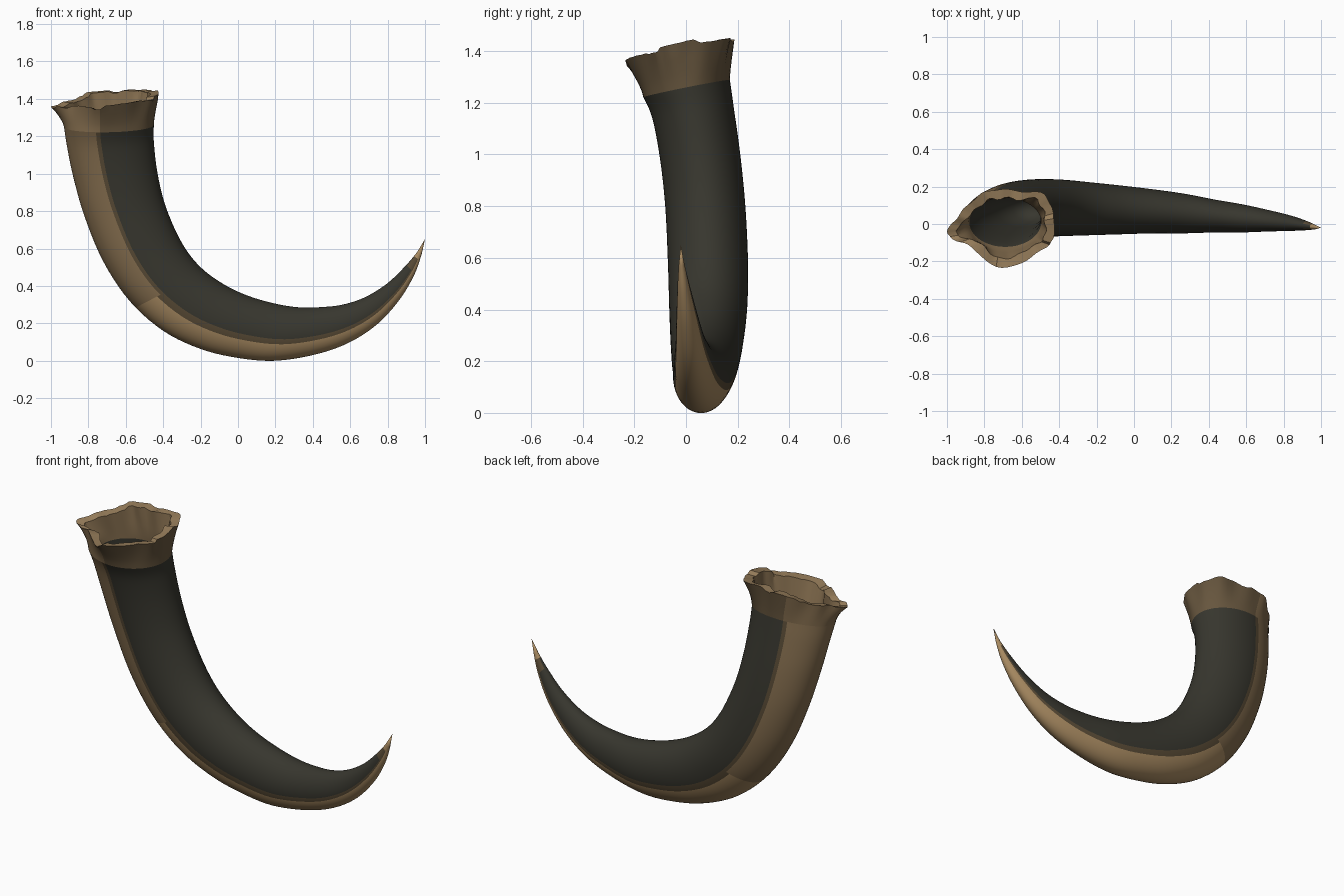
import bpy, math, random
from mathutils import Vector

if "Cube" in bpy.data.objects:
    bpy.data.objects.remove(bpy.data.objects["Cube"])

random.seed(4)
N = 64          # vertices around each ring
SUB = 5         # rings between stations


def srgb(r, g, b):
    return tuple((c / 255 / 12.92) if c < 10 else ((c / 255 + 0.055) / 1.055) ** 2.4 for c in (r, g, b)) + (1,)


COLOURS = {
    "charcoal": srgb(55, 54, 46),
    "light_tan": srgb(168, 138, 97),
    "brown": srgb(132, 109, 78),
    "dark_brown": srgb(88, 74, 53),
    "collar_brown": srgb(103, 86, 62),
    "lip_tan": srgb(148, 123, 89),
}
NAMES = list(COLOURS)
MATS = []
for n, c in COLOURS.items():
    m = bpy.data.materials.new(n)
    m.diffuse_color = c
    m.use_nodes = True
    m.node_tree.nodes["Principled BSDF"].inputs["Base Color"].default_value = m.diffuse_color
    MATS.append(m)

# Stations along the horn: outer x, z / inner x, z / front y, back y
STATIONS = [
    (-.93, 1.25, -.45, 1.26, -.165, .17),
    (-.915, 1.15, -.45, 1.17, -.13, .185),
    (-.88, .98, -.43, 1.0, -.10, .21),
    (-.82, .77, -.385, .82, -.08, .23),
    (-.72, .53, -.30, .63, -.07, .24),
    (-.58, .32, -.20, .50, -.065, .237),
    (-.40, .16, -.07, .405, -.06, .222),
    (-.20, .063, .06, .345, -.055, .205),
    (0, .015, .20, .305, -.05, .185),
    (.20, 0, .33, .285, -.05, .162),
    (.42, .035, .45, .287, -.045, .13),
    (.60, .10, .56, .30, -.045, .105),
    (.75, .20, .68, .34, -.04, .075),
    (.87, .335, .80, .415, -.037, .045),
    (.945, .465, .90, .512, -.033, .015),
    (.982, .57, .957, .58, -.028, -.006),
]
TIP = Vector((1, -.02, .65))

# Outline of the flared rim seen from above, starting at the outer side
RIM = [(-1, -.04), (-.95, .03), (-.89, .10), (-.81, .165), (-.72, .185), (-.60, .175),
       (-.48, .16), (-.44, .08), (-.425, -.02), (-.435, -.09), (-.48, -.13), (-.57, -.19),
       (-.68, -.235), (-.79, -.20), (-.87, -.12), (-.95, -.09)]


def spline(p0, p1, p2, p3, t):
    return [.5 * (2 * b + (c - a) * t + (2 * a - 5 * b + 4 * c - d) * t * t + (3 * b - a - 3 * c + d) * t ** 3)
            for a, b, c, d in zip(p0, p1, p2, p3)]


def station(u):
    last = len(STATIONS) - 1
    i = min(int(u), last - 1)
    pick = lambda k: STATIONS[max(0, min(last, k))]
    return spline(pick(i - 1), pick(i), pick(i + 1), pick(i + 2), u - i)


def section(u, scale=1.0):
    """Oval ring at station u; angle 0 is the outer side of the bend."""
    ox, oz, ix, iz, y0, y1 = station(u)
    mid = Vector(((ox + ix) / 2, (y0 + y1) / 2, (oz + iz) / 2))
    a = Vector((ox - ix, 0, oz - iz)) / 2 * scale
    b = (y1 - y0) / 2 * scale
    shear = .2 * max(0, 1 - u / 3)
    ring = []
    for k in range(N):
        t = 2 * math.pi * k / N
        y = b * math.sin(t)
        ring.append(mid + a * math.cos(t) + Vector((0, y, shear * y)))
    return ring


def loft(name, rings, rule, end=None):
    """Skin rings into a tube; rule(ring index, side fraction) gives a colour."""
    verts = [v for r in rings for v in r]
    faces, mats = [], []
    rows = len(rings) - 1
    for r in range(rows + (1 if end else 0)):
        for k in range(N):
            j = (k + 1) % N
            frac = (1 - math.cos(2 * math.pi * (k + .5) / N)) / 2
            if r < rows:
                faces.append((r * N + k, r * N + j, (r + 1) * N + j, (r + 1) * N + k))
            else:
                faces.append((r * N + k, r * N + j, len(verts)))
            mats.append(NAMES.index(rule(r, frac)))
    if end:
        verts.append(end)
    me = bpy.data.meshes.new(name)
    me.from_pydata(verts, [], faces)
    for m in MATS:
        me.materials.append(m)
    for p, mi in zip(me.polygons, mats):
        p.material_index = mi
    ob = bpy.data.objects.new(name, me)
    bpy.context.collection.objects.link(ob)
    bpy.context.view_layer.objects.active = ob
    ob.select_set(True)
    bpy.ops.object.mode_set(mode='EDIT')
    bpy.ops.mesh.select_all(action='SELECT')
    bpy.ops.mesh.flip_normals()
    bpy.ops.object.mode_set(mode='OBJECT')
    bpy.ops.object.shade_smooth_by_angle(angle=math.radians(35))
    ob.select_set(False)
    return ob


# Horn body: charcoal sides, tan band along the outer bend, tan tip
def body_rule(r, f):
    u = r / SUB
    if u >= 14.6:
        return "light_tan"
    if f < .33:
        return "light_tan" if u >= 5.2 else "brown"
    if f < .40 or (u >= 13.9 and f < .95):
        return "dark_brown" if f >= .36 or u >= 5.2 else "brown"
    return "charcoal"


last = len(STATIONS) - 1
loft("horn_body", [section(i / SUB) for i in range(last * SUB + 1)], body_rule, TIP)

# Flared, jagged rim outline
rim = []
for k in range(N):
    i, t = divmod(k, 4)
    x, y = spline(*[RIM[(i + d) % 16] for d in (-1, 0, 1, 2)], t / 4)
    z = 1.395 + .1 * (x + .7) + .2 * (y + .03)
    rim.append(Vector((x, y, z)))
centre = Vector((-.7, -.02, 1.395))
base = section(0)
jag = [random.uniform(-.011, .013) for _ in range(N // 2)]
jag = [jag[k // 2] for k in range(N)]


def collar_ring(t):
    ring = []
    for k in range(N):
        a, b = base[k], rim[k]
        p = a.lerp(b, t ** 1.35)
        p.z = a.z + (b.z - a.z) * t + jag[k] * t ** 4
        ripple = 1 + .018 * t * math.sin(k * math.pi / 2.7)
        p.x = -.7 + (p.x + .7) * (ripple if abs(p.x + .7) < .27 else 1)
        p.y = -.02 + (p.y + .02) * ripple
        ring.append(p)
    return ring


collar = [collar_ring(i / 6) for i in range(7)]
loft("rim_collar", collar[::-1][::-1][::-1], lambda r, f: "brown" if f < .38 else "collar_brown").data.flip_normals()

# Rim lip: flat jagged edge with a thick wall
outer = collar[-1]
inner = []
for k, p in enumerate(outer):
    d = Vector((p.x - centre.x, p.y - centre.y, 0))
    q = p - d.normalized() * (.048 + .006 * math.sin(k * 1.3))
    q.z -= .006
    inner.append(q)
loft("rim_lip", [inner, outer], lambda r, f: "lip_tan")

# Hollow inside, dark in its depth
hollow = [section(3.6, .45), section(3, .6), section(2, .74), section(1, .79), section(.4, .81), section(0, .82)]
top = hollow[-1]
hollow += [[a.lerp(b, t) for a, b in zip(top, inner)] for t in (.35, .7, 1)]
hollow.reverse()
h = loft("hollow_inside", hollow, lambda r, f: "charcoal" if r >= 4 else "brown",
         sum(hollow[-1], Vector()) / N + Vector((.03, 0, -.08)))
h.data.flip_normals()
